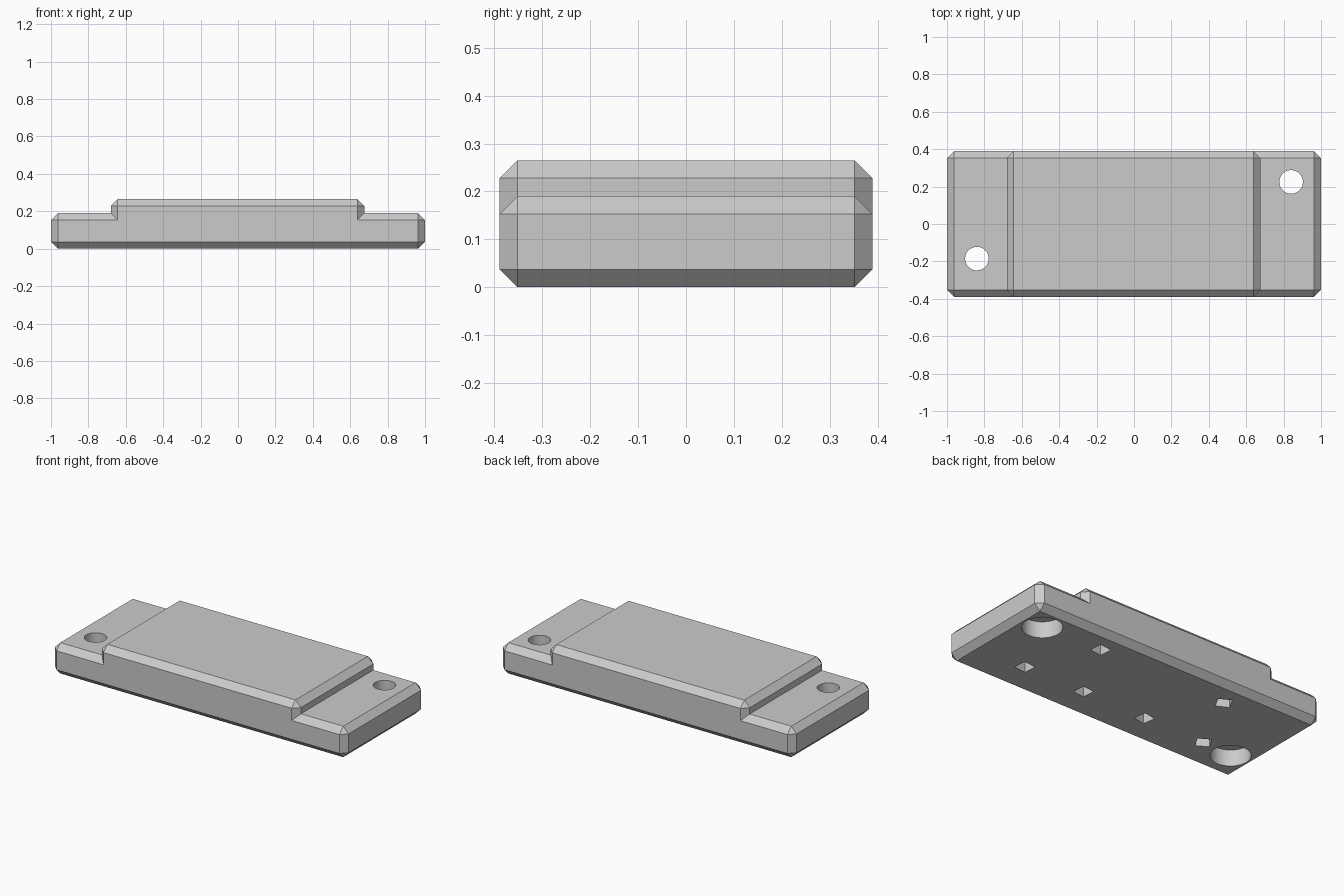
import bpy, bmesh, math
from mathutils import Matrix

if "Cube" in bpy.data.objects:
    bpy.data.objects.remove(bpy.data.objects["Cube"])

CH = 0.037          # chamfer width

grey = bpy.data.materials.new("plain grey")
grey.diffuse_color = (0.6, 0.6, 0.6, 1)
grey.use_nodes = True
grey.node_tree.nodes["Principled BSDF"].inputs["Base Color"].default_value = grey.diffuse_color


def finish(name, bm):
    me = bpy.data.meshes.new(name)
    bm.to_mesh(me)
    bm.free()
    me.materials.append(grey)
    ob = bpy.data.objects.new(name, me)
    bpy.context.collection.objects.link(ob)
    return ob


def chamfered_box(name, x0, x1, y0, y1, z0, z1, bevel_bottom):
    bm = bmesh.new()
    bmesh.ops.create_cube(bm, size=1)
    for v in bm.verts:
        v.co = (x1 if v.co.x > 0 else x0, y1 if v.co.y > 0 else y0, z1 if v.co.z > 0 else z0)
    edges = [e for e in bm.edges if bevel_bottom or max(v.co.z for v in e.verts) > z0 + 0.01]
    bmesh.ops.bevel(bm, geom=edges, offset=CH, segments=1, affect='EDGES', profile=0.5)
    return finish(name, bm)


def prism(name, x, y, z0, z1, r, sides, angle=0):
    bm = bmesh.new()
    m = Matrix.Translation((x, y, (z0 + z1) / 2)) @ Matrix.Rotation(math.radians(angle), 4, 'Z')
    bmesh.ops.create_cone(bm, cap_ends=True, segments=sides, radius1=r, radius2=r,
                          depth=z1 - z0, matrix=m)
    return finish(name, bm)


def combine(target, other, operation):
    mod = target.modifiers.new(operation.lower(), 'BOOLEAN')
    mod.operation, mod.solver, mod.object = operation, 'EXACT', other
    bpy.context.view_layer.objects.active = target
    bpy.ops.object.modifier_apply(modifier=mod.name)
    bpy.data.objects.remove(other)


# Flat base with a raised middle block
body = chamfered_box("stepped_plate", -1, 1, -0.389, 0.389, 0, 0.19, True)
block = chamfered_box("raised_block", -0.68, 0.675, -0.389, 0.389, 0.1, 0.265, False)
combine(body, block, 'UNION')

# Mounting holes, counterbored from below
for x, y in ((0.84, 0.225), (-0.84, -0.185)):
    combine(body, prism("bore", x, y, -0.1, 0.4, 0.063, 48), 'DIFFERENCE')
    combine(body, prism("counterbore", x, y, -0.1, 0.1, 0.112, 48), 'DIFFERENCE')

# Small square pin sockets in the underside
for x, y, a in ((0.636, -0.165, 50), (0.22, -0.165, 50), (-0.22, -0.175, 55),
                (-0.636, -0.17, 14), (0.44, 0.243, 50), (-0.445, 0.23, 17)):
    combine(body, prism("socket", x, y, -0.1, 0.08, 0.056, 4, a), 'DIFFERENCE')

# Merge leftover coplanar faces, smooth only the round holes
bm = bmesh.new()
bm.from_mesh(body.data)
bmesh.ops.remove_doubles(bm, verts=bm.verts, dist=1e-5)
bmesh.ops.dissolve_limit(bm, angle_limit=math.radians(1), verts=bm.verts, edges=bm.edges)
bm.to_mesh(body.data)
bm.free()
bpy.ops.object.select_all(action='DESELECT')
body.select_set(True)
bpy.context.view_layer.objects.active = body
bpy.ops.object.shade_smooth_by_angle(angle=math.radians(30))
